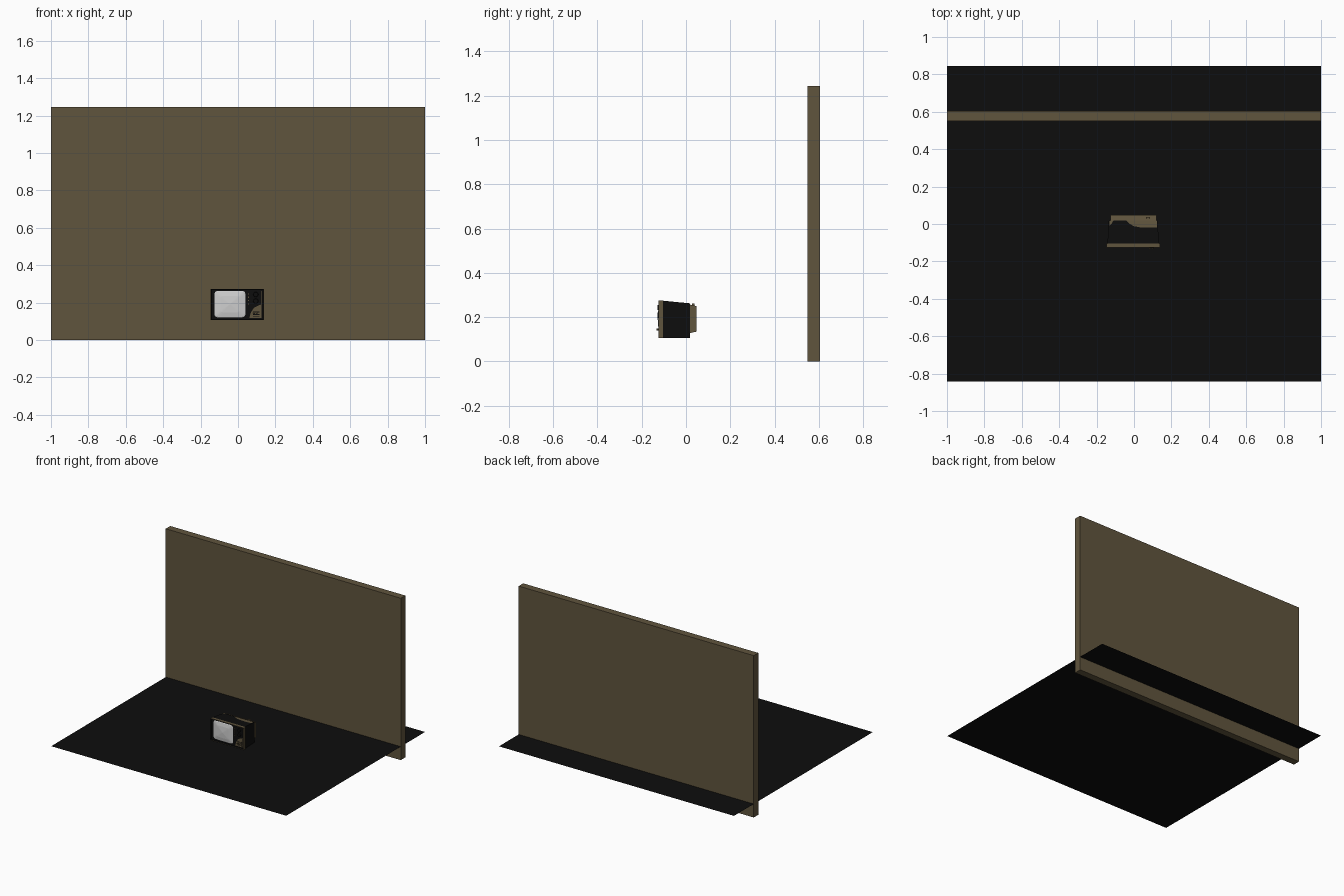
import bpy, bmesh, math
from mathutils import Matrix, Vector

if "Cube" in bpy.data.objects:
    bpy.data.objects.remove(bpy.data.objects["Cube"])


def material(name, rgb):
    m = bpy.data.materials.new(name)
    m.diffuse_color = (*rgb, 1)
    m.use_nodes = True
    m.node_tree.nodes["Principled BSDF"].inputs["Base Color"].default_value = m.diffuse_color
    return m


BLACK = material("matte black", (0.004, 0.004, 0.004))
BROWN = material("dull brown", (0.118, 0.090, 0.047))
GLASS = material("pale grey glass", (0.62, 0.62, 0.62))


def finish(name, bm, *mats):
    bmesh.ops.recalc_face_normals(bm, faces=bm.faces)
    me = bpy.data.meshes.new(name)
    bm.to_mesh(me)
    bm.free()
    for m in mats:
        me.materials.append(m)
    ob = bpy.data.objects.new(name, me)
    bpy.context.collection.objects.link(ob)
    return ob


def box_bm(x, y, z):
    bm = bmesh.new()
    bmesh.ops.create_cube(bm, size=1)
    for v in bm.verts:
        v.co = Vector([r[0] + (c + 0.5) * (r[1] - r[0]) for c, r in zip(v.co, (x, y, z))])
    return bm


def box(name, x, y, z, mat):
    return finish(name, box_bm(x, y, z), mat)


def knob(name, x, z, r, y0, y1, mat, sides=16):
    bm = bmesh.new()
    bmesh.ops.create_cone(bm, cap_ends=True, segments=sides, radius1=r, radius2=r * 0.85, depth=y0 - y1,
                          matrix=Matrix.Translation((x, (y0 + y1) / 2, z)) @ Matrix.Rotation(math.pi / 2, 4, 'X'))
    return finish(name, bm, mat)


# Backdrop wall and floor sheet
box("back_wall", (-1, 1), (0.55, 0.605), (0, 1.245), BROWN)
FLOOR = 0.104
bm = bmesh.new()
bm.faces.new([bm.verts.new(p) for p in ((-1, -0.842, FLOOR), (1, -0.842, FLOOR), (1, 0.845, FLOOR), (-1, 0.845, FLOOR))])
finish("floor_sheet", bm, BLACK)

# Front surround: brown rim with a recessed black face
bm = box_bm((-0.147, 0.138), (-0.125, -0.105), (0.106, 0.274))
bm.normal_update()
front = min(bm.faces, key=lambda f: f.calc_center_median().y)
for thick, push, idx in ((0.003, 0, 0), (0.004, 0.007, 1)):
    made = bmesh.ops.inset_region(bm, faces=[front], thickness=thick)["faces"]
    for v in front.verts:
        v.co.y += push
    if idx:
        for f in made + [front]:
            f.material_index = 1
finish("front_surround", bm, BROWN, BLACK)

# Cabinet tapering down toward the back
bm = box_bm((-0.142, 0.133), (-0.105, 0.018), (0.106, 0.274))
for v in bm.verts:
    if v.co.y > 0:
        v.co.x = v.co.x * 0.95
        if v.co.z > 0.2:
            v.co.z = 0.262
finish("cabinet", bm, BLACK)

# Worn brown patch along the cabinet top
def top_patch(name, outline):
    bm = bmesh.new()
    bm.faces.new([bm.verts.new((x, y, 0.2645 - (y - 0.018) * 0.0976 - 0.0015)) for x, y in outline])
    return finish(name, bm, BROWN)


top_patch("top_patch", [(-0.04, 0.018), (-0.025, 0.002), (0, -0.012), (0.04, -0.019),
                        (0.08, -0.02), (0.122, -0.018), (0.122, 0.018)])
top_patch("top_patch_small", [(-0.13, 0.018), (-0.13, -0.008), (-0.12, 0.002), (-0.11, 0.018)])

# Rear cover with ridge, stud and cooling slots
bm = box_bm((-0.125, 0.12), (0.018, 0.047), (0.128, 0.256))
for v in bm.verts:
    if v.co.y > 0.03:
        v.co.z += 0.006 if v.co.z < 0.2 else -0.006
finish("rear_cover", bm, BROWN)
box("rear_stud", (0.065, 0.085), (0.026, 0.038), (0.25, 0.262), BROWN)
for i in range(5):
    z = 0.15 + i * 0.018
    box("rear_slot", (-0.09, 0.08), (0.046, 0.048), (z, z + 0.005), BLACK)

# Bulging screen, rounded rectangle rings around a centre point
bm = bmesh.new()
cx, cz, hx, hz, n = -0.043, 0.192, 0.085, 0.073, 32
rings = []
for t in (1.0, 0.94, 0.6):
    ring = []
    for i in range(n):
        a = 2 * math.pi * (i + 0.5) / n
        c, s = math.cos(a), math.sin(a)
        px = math.copysign(abs(c) ** 0.22, c) * hx * t
        pz = math.copysign(abs(s) ** 0.22, s) * hz * t
        y = -0.117 if t == 1 else -0.119 - 0.009 * (1 - t * t)
        ring.append(bm.verts.new((cx + px, y, cz + pz)))
    rings.append(ring)
centre = bm.verts.new((cx, -0.128, cz))
for i in range(n):
    j = (i + 1) % n
    for a, b in zip(rings, rings[1:]):
        bm.faces.new((a[i], a[j], b[j], b[i]))
    bm.faces.new((rings[-1][i], rings[-1][j], centre))
finish("screen", bm, GLASS)

# Control panel: brown lower plate, side strip, dials and buttons
bm = bmesh.new()
plate = [(0.06, 0.118), (0.122, 0.118), (0.122, 0.19), (0.105, 0.183), (0.085, 0.172), (0.07, 0.15)]
bm.faces.new([bm.verts.new((x, -0.120, z)) for x, z in plate])
finish("speaker_plate", bm, BROWN)
for i in range(4):
    z = 0.126 + i * 0.009
    box("speaker_slot", (0.08, 0.116), (-0.121, -0.119), (z, z + 0.003), BLACK)
box("panel_strip", (0.126, 0.129), (-0.121, -0.117), (0.118, 0.262), BROWN)
for z in (0.243, 0.208):
    knob("tuning_dial", 0.095, z, 0.014, -0.117, -0.128, BLACK)
for x in (0.085, 0.1):
    knob("small_knob", x, 0.143, 0.005, -0.117, -0.134, BROWN, 10)
for i in range(4):
    z = 0.19 + i * 0.018
    box("panel_button", (0.054, 0.06), (-0.122, -0.117), (z, z + 0.006), BROWN)
